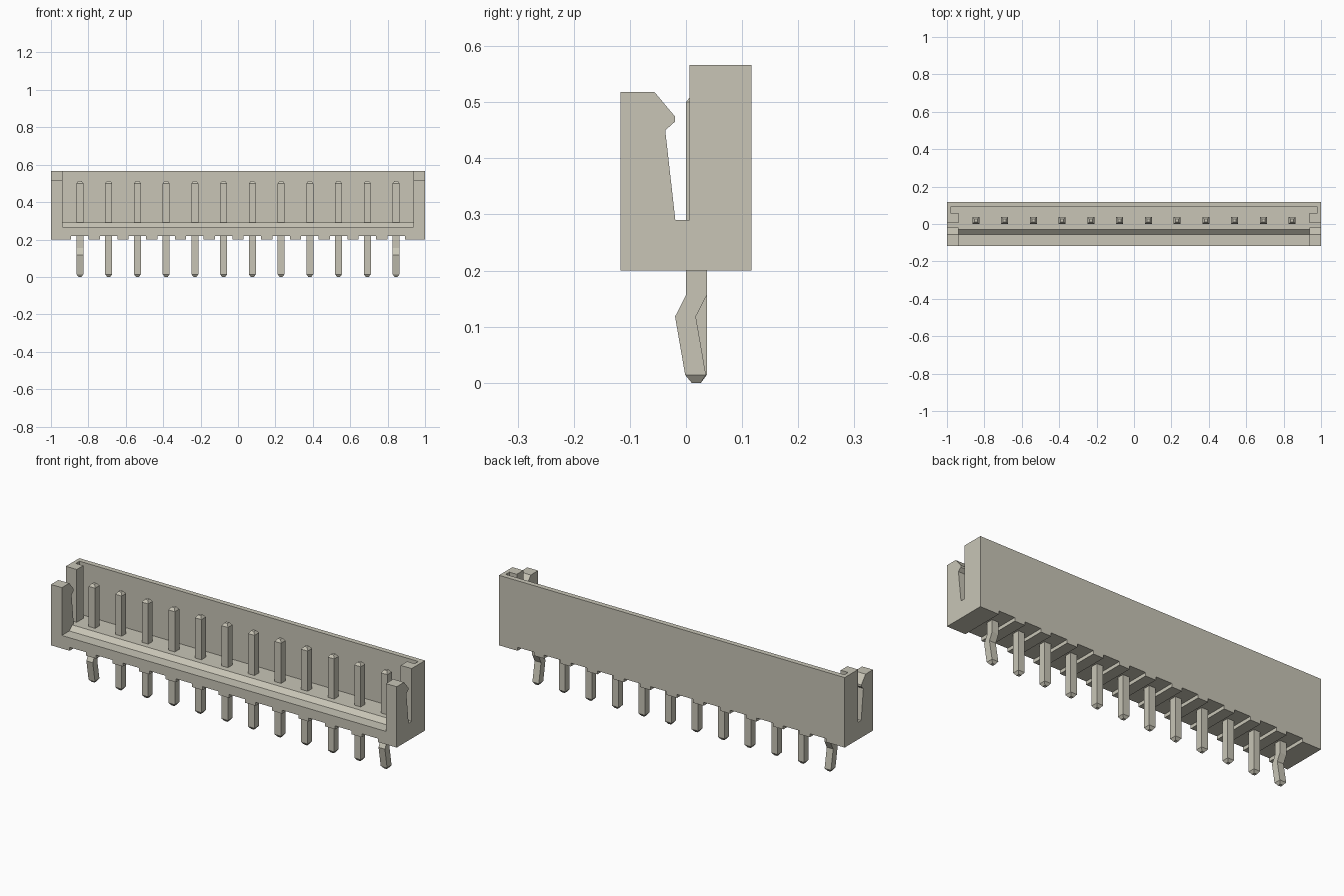
import bpy
import bmesh

cube = bpy.data.objects.get("Cube")
if cube:
    bpy.data.objects.remove(cube, do_unlink=True)

# One warm grey material for everything
COLOUR = (0.58, 0.56, 0.47, 1.0)
mat = bpy.data.materials.new("warm_grey")
mat.use_nodes = True
mat.diffuse_color = COLOUR
mat.node_tree.nodes["Principled BSDF"].inputs["Base Color"].default_value = COLOUR

PIN_COUNT = 12
PIN_X = 0.845
PITCH = 2 * PIN_X / (PIN_COUNT - 1)
HALF = 0.0185  # half the pin width
END_X = 0.937  # inner face of the end walls


def finish(name, bm):
    bmesh.ops.recalc_face_normals(bm, faces=bm.faces)
    mesh = bpy.data.meshes.new(name)
    bm.to_mesh(mesh)
    bm.free()
    mesh.materials.append(mat)
    obj = bpy.data.objects.new(name, mesh)
    bpy.context.collection.objects.link(obj)
    return obj


def add_prism(bm, profile, x0, x1):
    """Extrude a (y, z) profile from x0 to x1."""
    face = bm.faces.new([bm.verts.new((x0, y, z)) for y, z in profile])
    new = bmesh.ops.extrude_face_region(bm, geom=[face])["geom"]
    verts = [v for v in new if isinstance(v, bmesh.types.BMVert)]
    bmesh.ops.translate(bm, verts=verts, vec=(x1 - x0, 0, 0))


def prisms(name, items):
    bm = bmesh.new()
    for profile, x0, x1 in items:
        add_prism(bm, profile, x0, x1)
    return finish(name, bm)


def rect(y0, y1, z0, z1):
    return [(y0, z0), (y1, z0), (y1, z1), (y0, z1)]


def cut(target, cutter):
    mod = target.modifiers.new("cut", 'BOOLEAN')
    mod.operation = 'DIFFERENCE'
    mod.solver = 'EXACT'
    mod.object = cutter
    bpy.context.view_layer.objects.active = target
    bpy.ops.object.modifier_apply(modifier=mod.name)
    bpy.data.objects.remove(cutter, do_unlink=True)


def loft_pin(name, x, sections):
    """Square pin through sections of (y centre, z, half width)."""
    bm = bmesh.new()
    rings = []
    for y, z, h in sections:
        rings.append([bm.verts.new((x + sx * h, y + sy * h, z))
                      for sx, sy in ((-1, -1), (1, -1), (1, 1), (-1, 1))])
    for a, b in zip(rings, rings[1:]):
        for i in range(4):
            j = (i + 1) % 4
            bm.faces.new((a[i], a[j], b[j], b[i]))
    bm.faces.new(rings[0])
    bm.faces.new(rings[-1])
    return finish(name, bm)


# Housing: hooked latch and tall rear outline run along the full length
outline = [(-0.117, 0.2), (-0.117, 0.518), (-0.056, 0.518), (-0.02, 0.475),
           (-0.02, 0.465), (-0.037, 0.45), (-0.019, 0.29), (0.006, 0.29),
           (0.006, 0.566), (0.117, 0.566), (0.117, 0.2)]
housing = prisms("housing", [(outline, -1, 1)])

# Open cavity with a sloped step behind the low front wall
cavity = [(-0.2, 0.268), (-0.055, 0.268), (-0.03, 0.29),
          (0.09, 0.29), (0.09, 0.7), (-0.2, 0.7)]
cut(housing, prisms("cavity_cutter", [(cavity, -END_X, END_X)]))

# Vertical slots in the end walls beside the back wall
cut(housing, prisms("slot_cutter", [(rect(0.06, 0.09, 0.29, 0.7), -0.98, 0.98)]))

# Shallow grooves under the housing, one across each pin
pin_xs = [-PIN_X + i * PITCH for i in range(PIN_COUNT)]
cut(housing, prisms("groove_cutter", [
    (rect(-0.2, 0.2, 0.1, 0.218), x - 0.047, x + 0.047) for x in pin_xs]))

# Pins: straight in the row, kinked forwards at both ends
C = 0.0185
for i, x in enumerate(pin_xs):
    if i in (0, PIN_COUNT - 1):
        lower = [(0.018, 0.0, 0.008), (0.017, 0.014, HALF),
                 (-0.001, 0.118, HALF), (C, 0.156, HALF)]
    else:
        lower = [(C, 0.0, 0.008), (C, 0.014, HALF)]
    upper = [(C, 0.5, HALF), (C, 0.514, 0.008)]
    loft_pin(f"pin_{i + 1:02d}", x, lower + upper)
